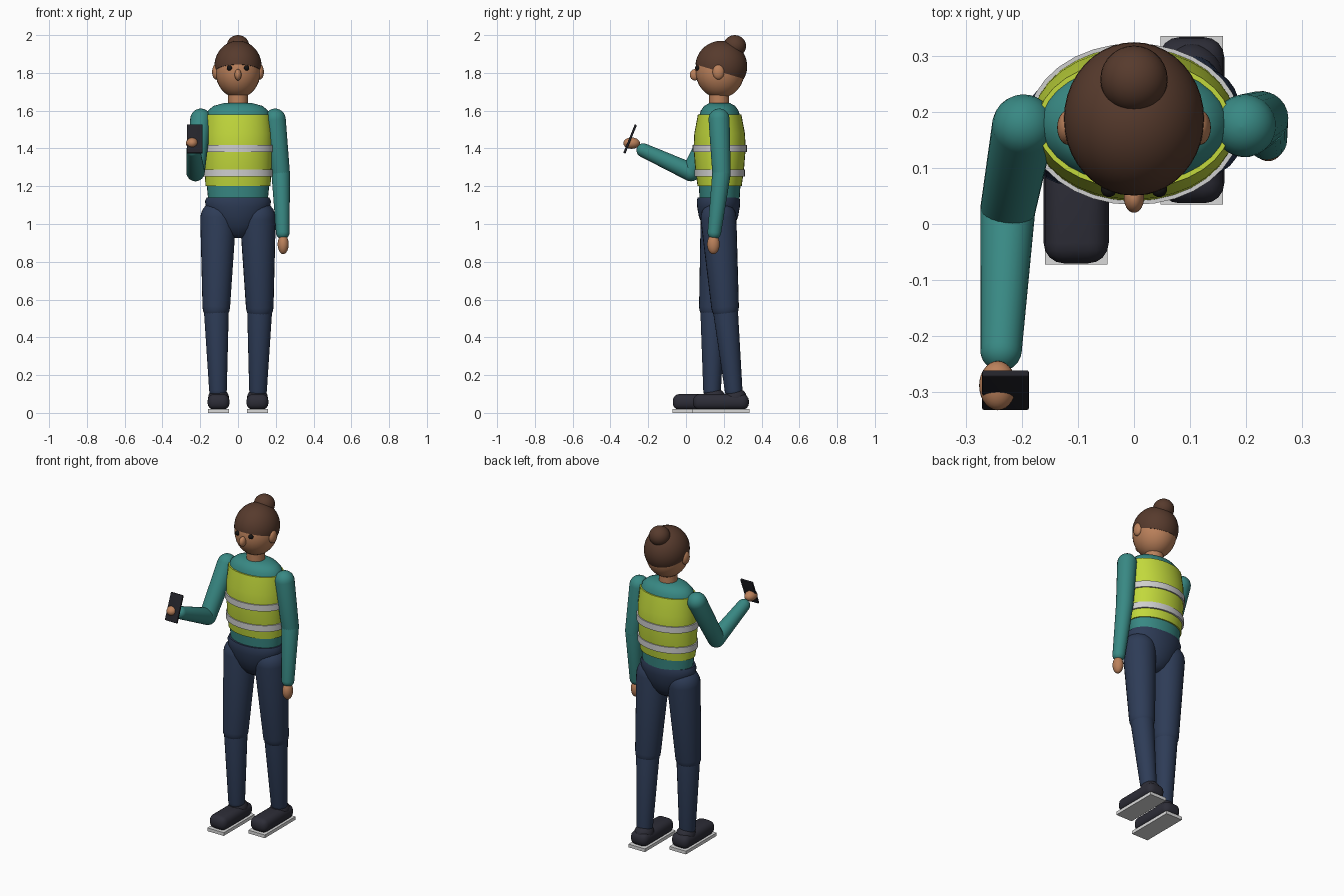
import bpy, bmesh, math
from mathutils import Vector, Matrix

cube = bpy.data.objects.get("Cube")
if cube:
    bpy.data.objects.remove(cube, do_unlink=True)


def material(name, r, g, b):
    m = bpy.data.materials.new(name)
    m.use_nodes = True
    m.diffuse_color = (r, g, b, 1)
    m.node_tree.nodes["Principled BSDF"].inputs["Base Color"].default_value = (r, g, b, 1)
    return m


SKIN = material("skin", .50, .22, .105)
HAIR = material("brown hair", .095, .043, .026)
TEAL = material("teal shirt", .04, .25, .23)
LIME = material("lime vest", .54, .69, .045)
SILVER = material("silver tape", .62, .62, .62)
NAVY = material("navy trousers", .027, .045, .095)
SHOE = material("charcoal shoe", .026, .026, .038)
SOLE = material("pale sole", .70, .70, .70)
BLACK = material("black eye", .008, .007, .007)
PHONE = material("dark phone", .017, .017, .023)


def finish(name, bm, mat):
    bmesh.ops.recalc_face_normals(bm, faces=bm.faces)
    mesh = bpy.data.meshes.new(name)
    bm.to_mesh(mesh)
    bm.free()
    mesh.materials.append(mat)
    ob = bpy.data.objects.new(name, mesh)
    bpy.context.collection.objects.link(ob)
    bpy.ops.object.select_all(action='DESELECT')
    ob.select_set(True)
    bpy.context.view_layer.objects.active = ob
    bpy.ops.object.shade_smooth_by_angle(angle=math.radians(40))
    return ob


def loft_mesh(rings, segs=32):
    """Stack elliptical rings given as (z, radius x, radius y)."""
    bm = bmesh.new()
    loops = []
    for z, rx, ry in rings:
        turns = [math.tau * i / segs for i in range(segs)]
        loops.append([bm.verts.new((rx * math.cos(t), ry * math.sin(t), z)) for t in turns])
    for low, high in zip(loops, loops[1:]):
        for i in range(segs):
            j = (i + 1) % segs
            bm.faces.new((low[i], low[j], high[j], high[i]))
    bm.faces.new(loops[0][::-1])
    bm.faces.new(loops[-1])
    return bm


def loft(name, rings, mat, y):
    bm = loft_mesh(rings)
    bmesh.ops.translate(bm, verts=bm.verts, vec=(0, y, 0))
    return finish(name, bm, mat)


def limb(name, a, b, ra, rb, mat):
    """Tapered tube with round ends between two joints."""
    a, b = Vector(a), Vector(b)
    length = (b - a).length
    steps = [math.pi / 2 * i / 6 for i in range(6)]
    rings = [(-ra * math.cos(t), max(ra * math.sin(t), .001)) for t in steps]
    rings += [(0, ra), (length, rb)]
    rings += [(length + rb * math.cos(t), max(rb * math.sin(t), .001)) for t in steps[::-1]]
    bm = loft_mesh([(z, r, r) for z, r in rings], 24)
    turn = (b - a).to_track_quat('Z', 'Y').to_matrix().to_4x4()
    bm.transform(Matrix.Translation(a) @ turn)
    return finish(name, bm, mat)


def ball_mesh(centre, radii, segs=28):
    bm = bmesh.new()
    bmesh.ops.create_uvsphere(bm, u_segments=segs, v_segments=segs // 2 + 2, radius=1)
    bm.transform(Matrix.Translation(centre) @ Matrix.Diagonal((*radii, 1)))
    return bm


def ball(name, centre, radii, mat):
    return finish(name, ball_mesh(centre, radii), mat)


def box(name, centre, size, mat, bevel=0, tilt=0):
    bm = bmesh.new()
    bmesh.ops.create_cube(bm, size=1)
    bm.transform(Matrix.Diagonal((*size, 1)))
    if bevel:
        bmesh.ops.bevel(bm, geom=bm.edges[:], offset=bevel, segments=4,
                        profile=.5, affect='EDGES')
    bm.transform(Matrix.Translation(centre) @ Matrix.Rotation(tilt, 4, 'X'))
    return finish(name, bm, mat)


# Torso, vest and reflective bands
MID = .178
loft("shirt_body", [(1.10, .155, .104), (1.20, .165, .110), (1.40, .172, .125),
                    (1.56, .170, .112), (1.60, .160, .100), (1.625, .130, .082),
                    (1.64, .075, .055)], TEAL, MID)
loft("safety_vest", [(1.20, .172, .117), (1.30, .178, .130), (1.40, .182, .138),
                     (1.48, .182, .134), (1.58, .173, .115)], LIME, MID)
for label, z, rx, ry in (("upper", 1.40, .190, .144), ("lower", 1.27, .185, .134)):
    loft(label + "_reflective_band", [(z - .019, rx, ry), (z + .019, rx, ry)], SILVER, MID)
loft("trouser_hips", [(.925, .03, .025), (.945, .075, .055), (.985, .115, .083),
                      (1.04, .148, .104), (1.09, .170, .113), (1.12, .175, .115),
                      (1.14, .166, .111)], NAVY, .172)

# Head
loft("neck", [(1.60, .052, .052), (1.72, .052, .052)], SKIN, .175)
ball("head", (0, .18, 1.81), (.12, .13, .143), SKIN)
ball("nose", (0, .047, 1.79), (.018, .027, .030), SKIN)
for side, s in (("left", 1), ("right", -1)):
    ball(side + "_ear", (s * .117, .172, 1.805), (.020, .031, .040), SKIN)
    ball(side + "_eye", (s * .045, .062, 1.826), (.014, .014, .014), BLACK)

# Hair cap trimmed along a line sloping down towards the nape
hair = ball_mesh((0, .187, 1.835), (.125, .137, .135), 40)
cut = bmesh.ops.bisect_plane(hair, geom=hair.verts[:] + hair.edges[:] + hair.faces[:],
                             plane_co=(0, .05, 1.845), plane_no=(0, .3, 1), clear_inner=True)
bmesh.ops.contextual_create(
    hair, geom=[e for e in cut["geom_cut"] if isinstance(e, bmesh.types.BMEdge)])
finish("hair_cap", hair, HAIR)
ball("hair_bun", (0, .258, 1.942), (.060, .060, .058), HAIR)

# Legs and shoes, with the right foot stepping forward
for side, s, knee_y, ankle_y in (("left", 1, .207, .252), ("right", -1, .142, .138)):
    hip, knee, ankle = (s * .105, .172, 1.03), (s * .115, knee_y, .56), (s * .106, ankle_y, .12)
    limb(side + "_thigh", hip, knee, .095, .073, NAVY)
    limb(side + "_shin", knee, ankle, .067, .047, NAVY)
    foot_x, foot_y = s * .103, ankle_y - .06
    if s > 0:
        foot_y = .185
    box(side + "_shoe", (foot_x, foot_y, .058), (.116, .296, .084), SHOE, .036)
    ball(side + "_shoe_heel", (foot_x, ankle_y + .01, .08), (.055, .060, .052), SHOE)
    box(side + "_sole", (foot_x, foot_y, .010), (.112, .300, .020), SOLE)

# Left arm hanging down
shoulder, elbow, wrist = (.197, .175, 1.555), (.226, .188, 1.27), (.237, .150, .955)
limb("left_upper_arm", shoulder, elbow, .056, .049, TEAL)
limb("left_forearm", elbow, wrist, .049, .036, TEAL)
ball("left_hand", (.239, .145, .893), (.029, .033, .053), SKIN)

# Right arm bent forward, holding a phone
shoulder, elbow, wrist = (-.197, .175, 1.555), (-.225, .025, 1.275), (-.237, -.225, 1.39)
limb("right_upper_arm", shoulder, elbow, .056, .049, TEAL)
limb("right_forearm", elbow, wrist, .049, .037, TEAL)
ball("right_hand", (-.243, -.288, 1.428), (.033, .044, .030), SKIN)
box("phone", (-.229, -.296, 1.45), (.083, .012, .163), PHONE, .003, math.radians(-22))
